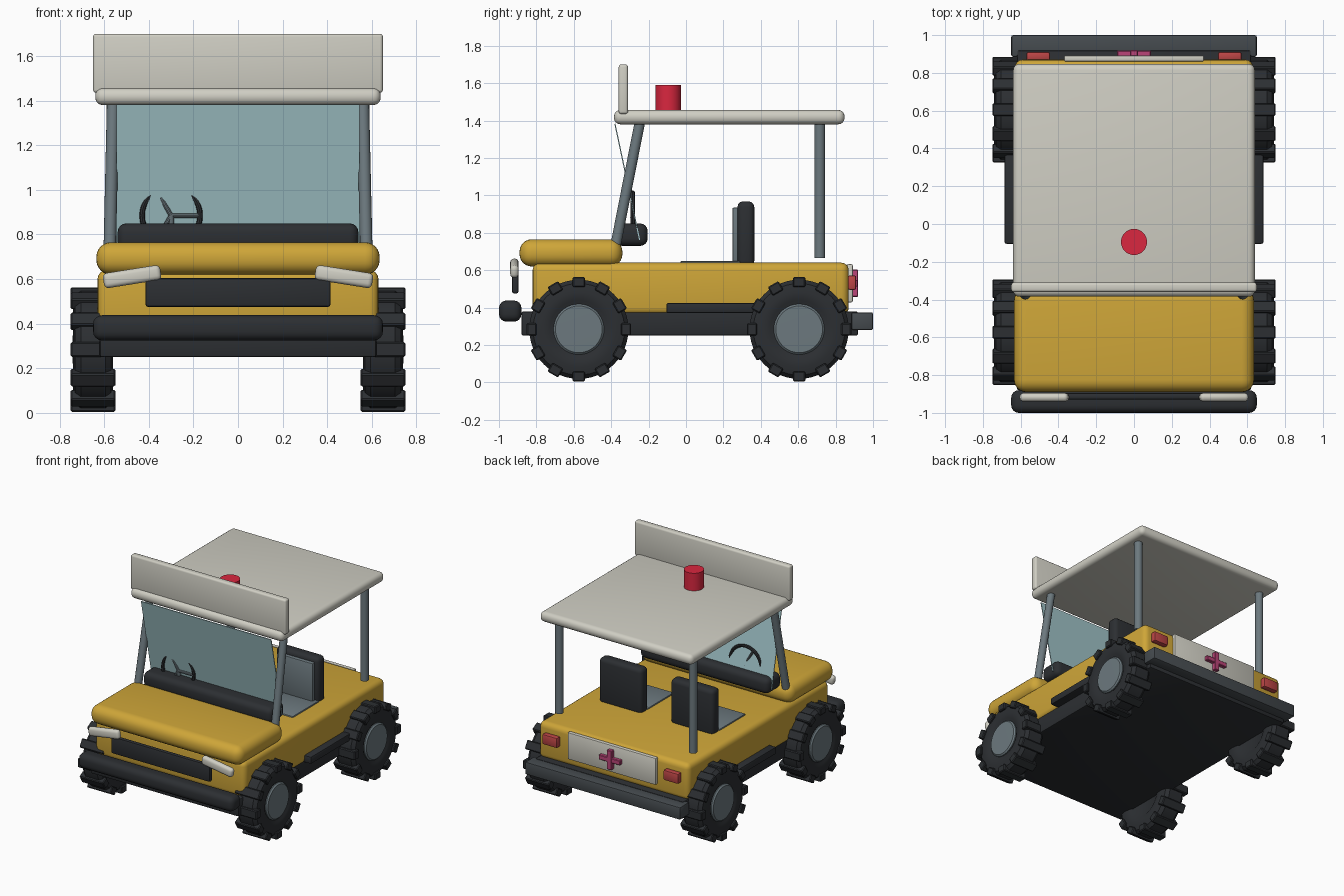
import bpy, bmesh
from math import pi, radians, cos, sin
from mathutils import Matrix, Vector

if "Cube" in bpy.data.objects:
    bpy.data.objects.remove(bpy.data.objects["Cube"])


def material(name, r, g, b):
    m = bpy.data.materials.new(name)
    m.diffuse_color = (r, g, b, 1)
    m.use_nodes = True
    m.node_tree.nodes["Principled BSDF"].inputs["Base Color"].default_value = m.diffuse_color
    return m


YELLOW = material("yellow_paint", 0.62, 0.38, 0.04)
DARK = material("dark_rubber", 0.025, 0.028, 0.032)
SLATE = material("slate", 0.06, 0.07, 0.078)
METAL = material("steel", 0.15, 0.19, 0.21)
CREAM = material("cream", 0.63, 0.62, 0.55)
GLASS = material("glass", 0.36, 0.56, 0.59)
RED = material("red_beacon", 0.7, 0.02, 0.05)
TAIL = material("tail_red", 0.5, 0.06, 0.06)
PINK = material("cross_pink", 0.5, 0.06, 0.19)


def finish(name, bm, mat, loc=(0, 0, 0), rot=(0, 0, 0)):
    bmesh.ops.recalc_face_normals(bm, faces=bm.faces)
    mesh = bpy.data.meshes.new(name)
    bm.to_mesh(mesh)
    bm.free()
    mesh.materials.append(mat)
    ob = bpy.data.objects.new(name, mesh)
    ob.location, ob.rotation_euler = loc, rot
    bpy.context.collection.objects.link(ob)
    bpy.ops.object.select_all(action='DESELECT')
    ob.select_set(True)
    bpy.context.view_layer.objects.active = ob
    bpy.ops.object.shade_smooth_by_angle(angle=radians(35))
    return ob


def box(name, x, y, z, mat, bevel=0.0, seg=3, rot=(0, 0, 0)):
    """Rounded box from (min, max) ranges, turned about its own centre."""
    bm = bmesh.new()
    size = [r[1] - r[0] for r in (x, y, z)]
    bmesh.ops.create_cube(bm, size=1, matrix=Matrix.Diagonal((*size, 1)))
    if bevel:
        bmesh.ops.bevel(bm, geom=bm.edges[:], offset=bevel, segments=seg,
                        profile=0.5, affect='EDGES')
    return finish(name, bm, mat, [sum(r) / 2 for r in (x, y, z)], rot)


def rod(name, a, b, radius, mat, sides=20):
    a, b = Vector(a), Vector(b)
    bm = bmesh.new()
    bmesh.ops.create_cone(bm, cap_ends=True, segments=sides, radius1=radius,
                          radius2=radius, depth=(b - a).length)
    q = (b - a).to_track_quat('Z', 'Y')
    return finish(name, bm, mat, (a + b) / 2, q.to_euler())


def lathe(bm, profile, steps):
    """Spin (x, radius) points about the x axis."""
    vs = [bm.verts.new((px, 0, pr)) for px, pr in profile]
    es = [bm.edges.new(p) for p in zip(vs, vs[1:])]
    bmesh.ops.spin(bm, geom=vs + es, axis=(1, 0, 0), cent=(0, 0, 0),
                   angle=2 * pi, steps=steps, use_merge=True)
    bmesh.ops.remove_doubles(bm, verts=bm.verts[:], dist=1e-5)


# chassis, body and hood
box("chassis", (-.62, .62), (-.88, .92), (.25, .38), DARK, .01, 2)
box("body", (-.63, .63), (-.82, .87), (.36, .64), YELLOW, .04, 4)
box("hood", (-.635, .635), (-.89, -.34), (.62, .765), YELLOW, .065, 6)
box("dashboard", (-.54, .54), (-.38, -.205), (.73, .85), DARK, .04, 4)

# bumpers and grille
box("front_bumper", (-.65, .65), (-1, -.88), (.325, .438), DARK, .04, 4)
box("rear_bumper", (-.65, .65), (.885, 1), (.28, .375), SLATE, .01, 2)
box("grille", (-.415, .415), (-.93, -.895), (.475, .605), DARK, .012, 2)

# paired parts on each side
for s, side in ((-1, "left"), (1, "right")):
    def span(a, b):
        return tuple(sorted((s * a, s * b)))
    box("headlight_" + side, span(.345, .605), (-.94, -.895), (.577, .645),
        CREAM, .02, 3, (0, s * radians(9), 0))
    box("tail_light_" + side, span(.445, .57), (.865, .91), (.495, .572), TAIL, .01, 2)
    box("side_step_" + side, span(.55, .685), (-.105, .375), (.37, .425), DARK, .01, 2)
    rod("front_pillar_" + side, (s * .575, -.375, .74), (s * .56, -.245, 1.4), .028, METAL)
    rod("rear_pillar_" + side, (s * .56, .715, .665), (s * .56, .715, 1.4), .029, METAL)
    box("seat_base_" + side, span(.12, .48), (-.03, .29), (.6, .65), METAL, .008, 2)
    box("seat_back_" + side, span(.12, .48), (.275, .365), (.62, .968), DARK, .03, 3)
    box("seat_pad_" + side, span(.15, .45), (.248, .285), (.64, .935), METAL, .008, 2)

# windshield, roof, sign board and beacon
box("windshield", (-.545, .545), (-.317, -.311), (.755, 1.39), GLASS,
    rot=(radians(12), 0, 0))
box("roof", (-.64, .64), (-.385, .848), (1.38, 1.457), CREAM, .034, 4)
box("sign_board", (-.65, .65), (-.36, -.31), (1.435, 1.7), CREAM, .014, 3)
rod("beacon", (0, -.095, 1.445), (0, -.095, 1.59), .069, RED, 32)

# rear panel with cross
box("rear_panel", (-.37, .37), (.86, .892), (.428, .632), CREAM, .008, 2)
box("cross_bar", (-.09, .09), (.885, .918), (.512, .548), PINK, .004, 1)
box("cross_post", (-.02, .02), (.885, .92), (.457, .603), PINK, .004, 1)

# steering wheel: rim, spokes, hub
hub = Vector((-.3, -.285, .885))
bm = bmesh.new()
ring = [(.012 * cos(i * pi / 4), .13 + .012 * sin(i * pi / 4)) for i in range(9)]
lathe(bm, ring, 36)
finish("steering_rim", bm, DARK, hub, (0, 0, pi / 2))
for i in range(3):
    a = i * 2 * pi / 3
    rod("steering_spoke", hub, hub + Vector((cos(a), 0, sin(a))) * .13, .01, METAL, 10)
rod("steering_column", hub, (-.3, -.285 + .02, .78), .014, METAL, 12)

# wheels: rounded tyre, twelve tread blocks and a hub disc
tyre = [(-.07, 0), (-.07, .13), (-.085, .155), (-.09, .2), (-.08, .245), (-.055, .265),
        (.055, .265), (.08, .245), (.09, .2), (.085, .155), (.07, .13), (.07, 0)]
disc = [(-.06, 0), (-.06, .135), (.08, .135), (.09, .125), (.092, 0)]
for s, side in ((-1, "left"), (1, "right")):
    for y, end in ((-.573, "front"), (.605, "rear")):
        loc, turn = (s * .65, y, .284), (0, 0, 0 if s > 0 else pi)
        bm = bmesh.new()
        lathe(bm, tyre, 48)
        finish(f"{end}_tyre_{side}", bm, DARK, loc, turn)
        bm = bmesh.new()
        for i in range(12):
            m = (Matrix.Rotation(i * pi / 6, 4, 'X') @ Matrix.Translation((0, 0, .252))
                 @ Matrix.Diagonal((.2, .066, .054, 1)))
            bmesh.ops.create_cube(bm, size=1, matrix=m)
        bmesh.ops.bevel(bm, geom=bm.edges[:], offset=.006, segments=1, affect='EDGES')
        finish(f"{end}_tread_{side}", bm, DARK, loc, turn)
        bm = bmesh.new()
        lathe(bm, disc, 40)
        finish(f"{end}_hub_{side}", bm, METAL, loc, turn)
